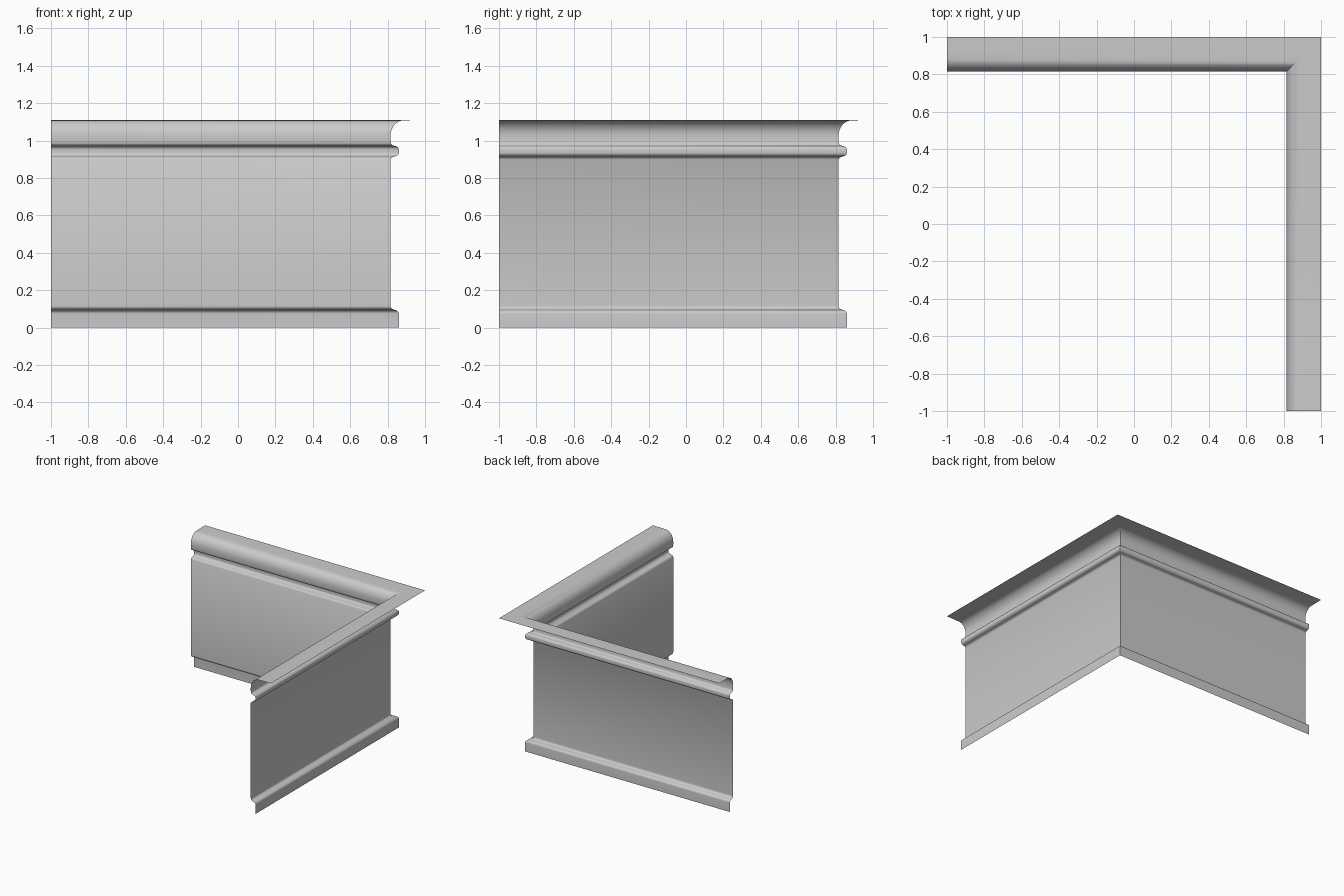
import bpy, bmesh, math

cube = bpy.data.objects.get("Cube")
if cube:
    bpy.data.objects.remove(cube, do_unlink=True)

# One plain grey for the whole moulding
grey = bpy.data.materials.new("plain grey")
grey.use_nodes = True
colour = (0.6, 0.6, 0.6, 1)
grey.diffuse_color = colour
grey.node_tree.nodes["Principled BSDF"].inputs["Base Color"].default_value = colour

WALL = 0.816   # distance of the flat panel from the centre
NOSE = 0.86    # distance of the plinth and bead fronts
TOP = 1.11


def arc(cx, cz, rx, rz, start, end, steps=6):
    """Elliptical arc in (outward, height) coordinates, angles in degrees."""
    angles = [math.radians(start + (end - start) * i / steps) for i in range(steps + 1)]
    return [(cx + rx * math.cos(a), cz + rz * math.sin(a)) for a in angles]


# Moulding profile from the floor up: plinth, panel, bead, crown cove, flat lip
profile = [(NOSE, 0)]
profile += arc(0.838, 0.074, 0.022, 0.02, 0, 80)
profile += arc(0.838, 0.114, 0.022, 0.018, 260, 190)
profile += [(WALL, 0.12), (WALL, 0.898)]
profile += arc(0.838, 0.9, 0.02, 0.014, 170, 100)
profile += arc(0.838, 0.936, 0.022, 0.02, -80, 0)
profile += arc(0.838, 0.951, 0.022, 0.02, 0, 80)
profile += arc(0.838, 0.988, 0.02, 0.016, 260, 190)
profile += [(WALL, 1.0)]
profile += arc(0.886, 1.025, 0.07, 0.083, 180, 95, 10)
profile += [(0.93, TOP - 0.001), (1, TOP)]

# Sweep the profile along two walls that meet in a mitred corner
bm = bmesh.new()
rows = [[bm.verts.new(p) for p in ((-1, d, z), (d, d, z), (d, -1, z))] for d, z in profile]
for low, high in zip(rows, rows[1:]):
    for i in range(2):
        bm.faces.new((low[i + 1], low[i], high[i], high[i + 1]))

mesh = bpy.data.meshes.new("corner_moulding")
bm.to_mesh(mesh)
bm.free()
mesh.materials.append(grey)
moulding = bpy.data.objects.new("corner_moulding", mesh)
bpy.context.collection.objects.link(moulding)

bpy.context.view_layer.objects.active = moulding
moulding.select_set(True)
bpy.ops.object.shade_smooth_by_angle(angle=math.radians(40))
